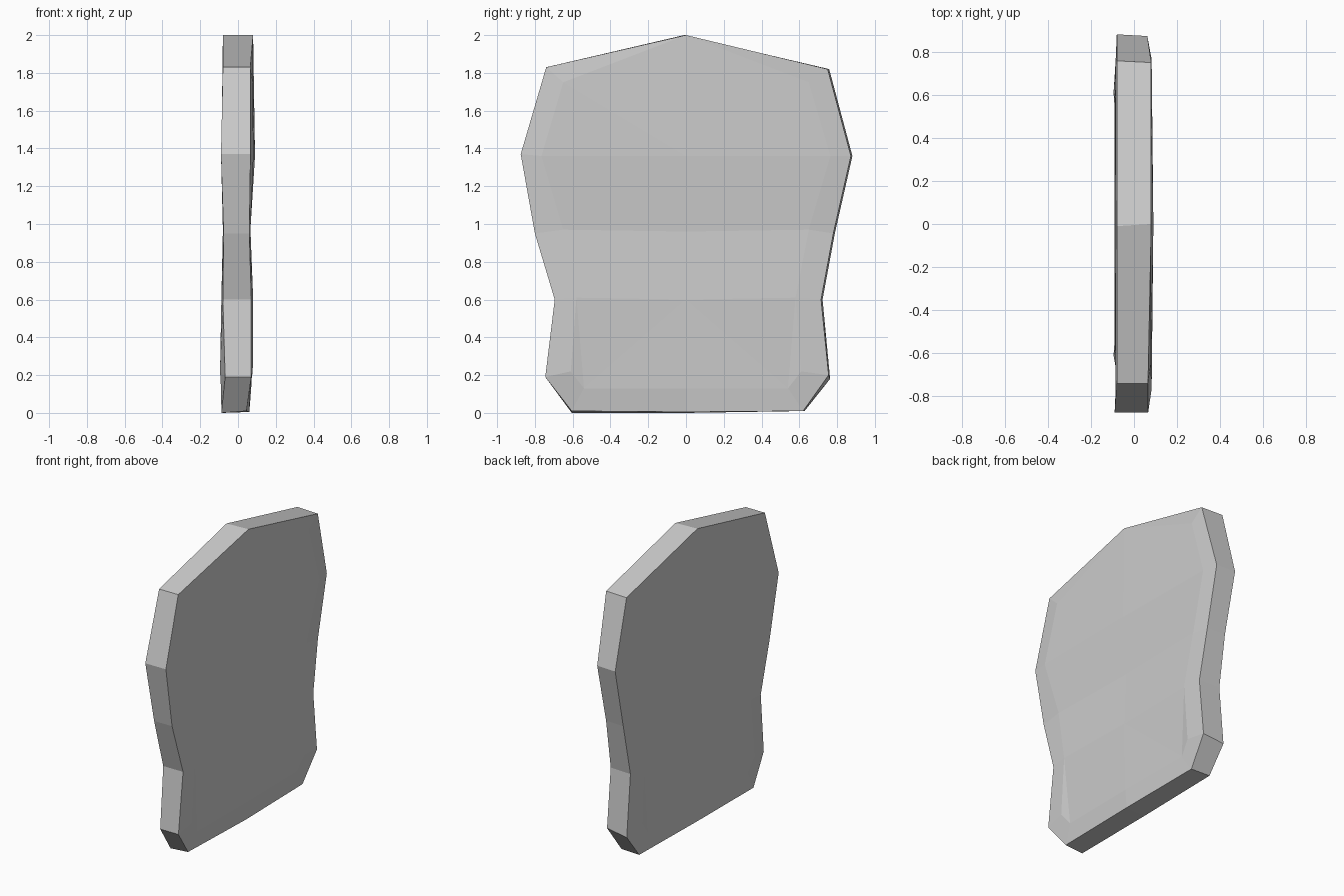
import bpy
import bmesh

cube = bpy.data.objects.get("Cube")
if cube:
    bpy.data.objects.remove(cube, do_unlink=True)

# Stone grey
stone = bpy.data.materials.new("stone_grey")
stone.use_nodes = True
grey = (0.6, 0.6, 0.6, 1)
stone.diffuse_color = grey
stone.node_tree.nodes["Principled BSDF"].inputs["Base Color"].default_value = grey

# Outline of the slab from shoulder to foot, as (y, z)
FRONT_RIM = [(-.74, 1.83), (-.875, 1.37), (-.8, .95), (-.695, .6), (-.745, .19), (-.605, .01)]
BACK_RIM = [(.75, 1.82), (.873, 1.36), (.78, .95), (.715, .6), (.755, .2), (.62, .01)]
# Chipped inner ring, mirrored in y
INNER = [(.65, 1.75), (.765, 1.36), (.65, .97), (.58, .61), (.61, .22), (.54, .13)]
# Middle line: apex, three ridge points, foot, bottom edge
MIDDLE = [2, 1.36, .96, .6, .13, .005]

# Depth of each ring on the two broad faces
DEPTHS = {
    1: dict(front=[.065, .066, .06, .07, .07, .045], back=[.08, .062, .06, .07, .07, .055],
            inner=[.078, .082, .066, .08, .078, .065], middle=[.08, .09, .065, .08, .07, .06]),
    -1: dict(front=[.08, .09, .076, .08, .068, .088], back=[.08, .08, .076, .085, .085, .085],
             inner=[.08, .085, .08, .088, .095, .09], middle=[.08, .088, .08, .088, .09, .085]),
}

bm = bmesh.new()


def ring(points, depths, side):
    return [bm.verts.new((side * d, y, z)) for (y, z), d in zip(points, depths)]


def half_face(rim, inner, mid):
    """Facets between one rim, its inner ring and the middle line."""
    apex, high, waist, low, foot, base = mid
    for i in range(len(rim) - 1):
        bm.faces.new((rim[i], rim[i + 1], inner[i + 1], inner[i]))
    for facet in (
        (apex, rim[0], inner[0]), (apex, inner[0], high),
        (inner[0], inner[1], high), (inner[1], inner[2], waist, high),
        (inner[2], inner[3], low, waist), (inner[3], inner[4], inner[5]),
        (inner[3], inner[5], low), (low, inner[5], foot),
        (inner[5], rim[5], base, foot),
    ):
        bm.faces.new(facet)


# Both broad faces
loops = []
for side, depth in DEPTHS.items():
    mid = ring([(0, z) for z in MIDDLE], depth["middle"], side)
    front = ring(FRONT_RIM, depth["front"], side)
    back = ring(BACK_RIM, depth["back"], side)
    half_face(front, ring([(-y, z) for y, z in INNER], depth["inner"], side), mid)
    half_face(back, ring(INNER, depth["inner"], side), mid)
    loops.append([mid[0]] + front + [mid[-1]] + back[::-1])
    if side < 0:
        # The far outline is slightly skewed at the back and the base
        mid[0].co.y = -.01
        mid[-1].co.z = 0
        for v in back:
            v.co.y += .008
        back[4].co.z -= .02
        front[-1].co.z = 0

# Edge band joining the two faces
near, far = loops
for i in range(len(near)):
    j = (i + 1) % len(near)
    bm.faces.new((near[i], near[j], far[j], far[i]))

bmesh.ops.recalc_face_normals(bm, faces=bm.faces[:])
mesh = bpy.data.meshes.new("stone_slab")
bm.to_mesh(mesh)
bm.free()
mesh.materials.append(stone)
slab = bpy.data.objects.new("stone_slab", mesh)
bpy.context.collection.objects.link(slab)
